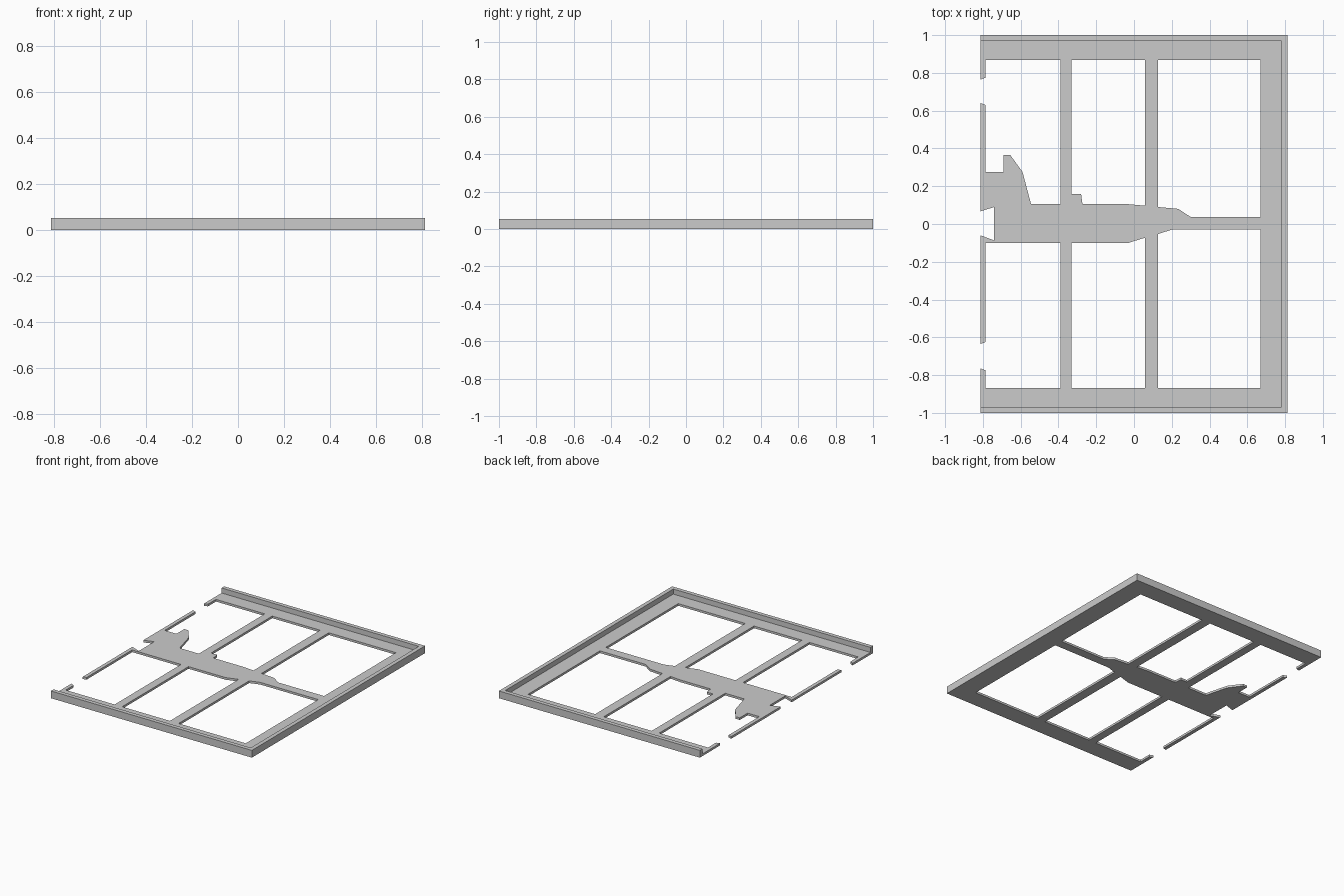
import bpy

cube = bpy.data.objects.get("Cube")
if cube:
    bpy.data.objects.remove(cube, do_unlink=True)

PLATE, HEIGHT = 0.016, 0.053     # sheet thickness, rim height
X, Y, RIM = 0.812, 1.0, 0.03     # half extents, rim thickness
WIN_L, WIN_R, WIN_Y = -0.785, 0.67, 0.867

grey = bpy.data.materials.new("plain_grey")
grey.use_nodes = True
colour = (0.6, 0.6, 0.6, 1)
grey.diffuse_color = colour
grey.node_tree.nodes["Principled BSDF"].inputs["Base Color"].default_value = colour


def extruded(name, outlines, height):
    """Filled flat outlines (later ones are holes) raised from z = 0."""
    curve = bpy.data.curves.new(name, "CURVE")
    curve.dimensions = "2D"
    curve.fill_mode = "BOTH"
    curve.extrude = height / 2
    for points in outlines:
        spline = curve.splines.new("POLY")
        spline.points.add(len(points) - 1)
        for p, (x, y) in zip(spline.points, points):
            p.co = (x, y, height / 2, 1)
        spline.use_cyclic_u = True
    temp = bpy.data.objects.new(name, curve)
    bpy.context.collection.objects.link(temp)
    bpy.context.view_layer.update()
    deps = bpy.context.evaluated_depsgraph_get()
    mesh = bpy.data.meshes.new_from_object(temp.evaluated_get(deps))
    bpy.data.objects.remove(temp, do_unlink=True)
    obj = bpy.data.objects.new(name, mesh)
    bpy.context.collection.objects.link(obj)
    mesh.materials.clear()
    mesh.materials.append(grey)
    # weld the caps to the walls
    import bmesh
    bm = bmesh.new()
    bm.from_mesh(mesh)
    bmesh.ops.remove_doubles(bm, verts=bm.verts, dist=0.0005)
    bmesh.ops.recalc_face_normals(bm, faces=bm.faces)
    for f in bm.faces:
        f.smooth = False
    bm.to_mesh(mesh)
    bm.free()
    return obj


# Outline: outer edge, then the broken left side with its two open windows
outline = [
    (X, -Y), (X, Y), (-X, Y), (-X, 0.765), (WIN_L, 0.775),
    (WIN_L, WIN_Y), (-0.39, WIN_Y), (-0.39, 0.105),
    # raised shoulder of the centre piece
    (-0.545, 0.105), (-0.59, 0.275), (-0.655, 0.365), (-0.69, 0.365),
    (-0.69, 0.275), (WIN_L, 0.275),
    (WIN_L, 0.63), (-X, 0.64),
    # notch at the end of the centre piece
    (-X, 0.067), (-0.74, 0.09), (-0.74, -0.087), (-X, -0.06),
    (-X, -0.635), (WIN_L, -0.625), (WIN_L, -0.1), (-0.39, -0.1),
    (-0.39, -WIN_Y), (WIN_L, -WIN_Y), (WIN_L, -0.775), (-X, -0.765), (-X, -Y),
]


def window(side, edge):
    """Closed window between the frame edge and the centre piece."""
    return edge + [(edge[-1][0], side * WIN_Y), (edge[0][0], side * WIN_Y)]


windows = [
    window(1, [(-0.33, 0.16), (-0.28, 0.16), (-0.273, 0.105),
               (-0.03, 0.105), (0.057, 0.097)]),
    window(1, [(0.127, 0.09), (0.235, 0.08), (0.3, 0.037), (WIN_R, 0.037)]),
    window(-1, [(-0.33, -0.1), (-0.03, -0.1), (0.057, -0.073)]),
    window(-1, [(0.127, -0.053), (0.2, -0.03), (WIN_R, -0.03)]),
]
plate = extruded("frame_plate", [outline] + windows, PLATE)

# Upright rim on three sides, open on the left
xi, yi = X - RIM, Y - RIM
rim = extruded("rim", [[(-X, -Y), (X, -Y), (X, Y), (-X, Y),
                        (-X, yi), (xi, yi), (xi, -yi), (-X, -yi)]], HEIGHT)

# Join rim and plate into one solid
join = plate.modifiers.new("join_rim", "BOOLEAN")
join.operation = "UNION"
join.solver = "EXACT"
join.object = rim
bpy.context.view_layer.update()
deps = bpy.context.evaluated_depsgraph_get()
solid = bpy.data.meshes.new_from_object(plate.evaluated_get(deps))
plate.modifiers.clear()
plate.data = solid
bpy.data.objects.remove(rim, do_unlink=True)
